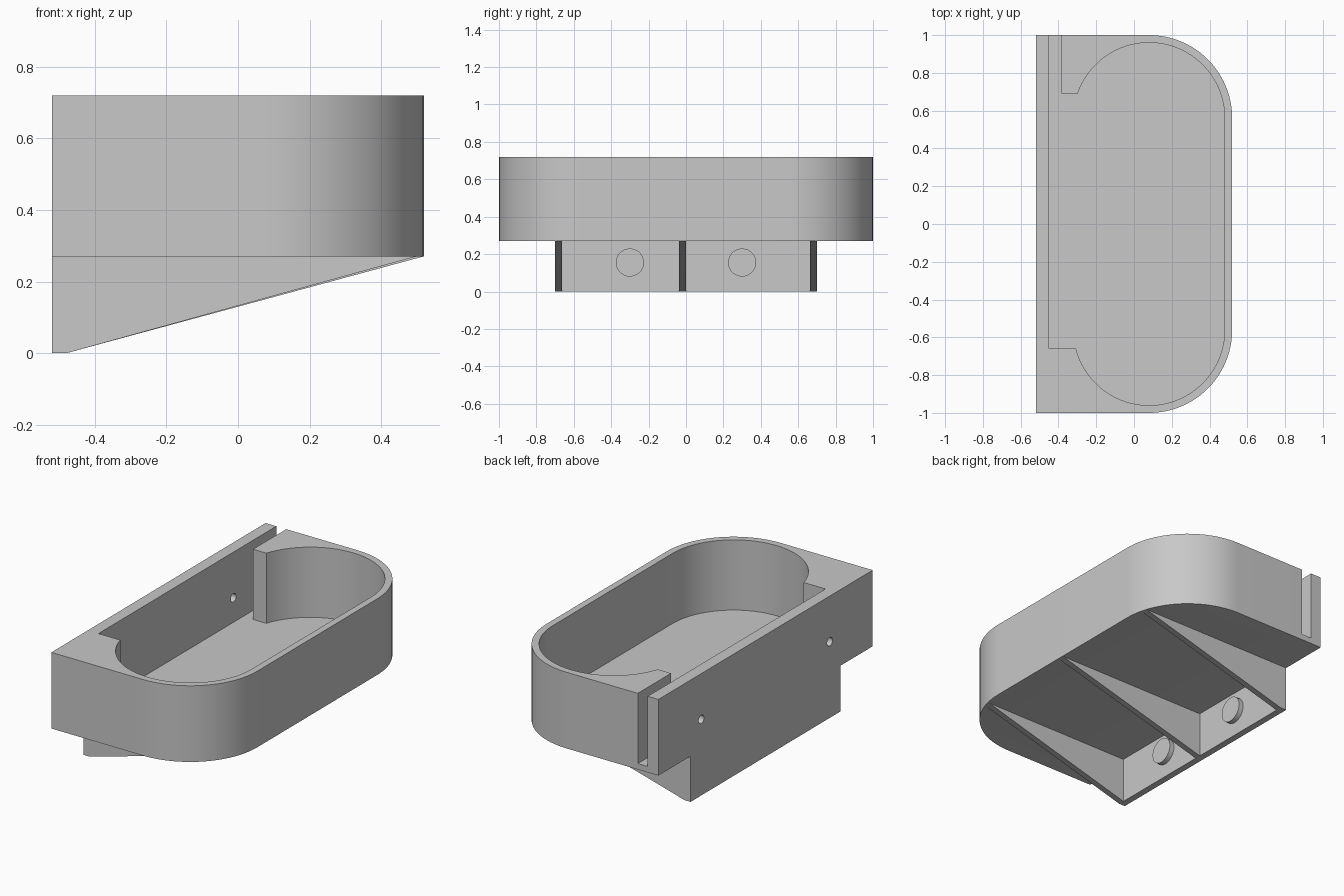
import bpy, bmesh, math
from mathutils import Matrix

if "Cube" in bpy.data.objects:
    bpy.data.objects.remove(bpy.data.objects["Cube"])

grey = bpy.data.materials.new("light grey")
grey.diffuse_color = (0.58, 0.58, 0.58, 1)
grey.use_nodes = True
grey.node_tree.nodes["Principled BSDF"].inputs["Base Color"].default_value = grey.diffuse_color


def make_object(name, bm):
    bmesh.ops.recalc_face_normals(bm, faces=bm.faces)
    mesh = bpy.data.meshes.new(name)
    bm.to_mesh(mesh)
    bm.free()
    mesh.materials.append(grey)
    obj = bpy.data.objects.new(name, mesh)
    bpy.context.collection.objects.link(obj)
    return obj


def prism(name, points, direction):
    """Extrude a closed outline of 3D points along a direction."""
    bm = bmesh.new()
    face = bm.faces.new([bm.verts.new(p) for p in points])
    new = bmesh.ops.extrude_face_region(bm, geom=[face])["geom"]
    bmesh.ops.translate(bm, vec=direction,
                        verts=[v for v in new if isinstance(v, bmesh.types.BMVert)])
    return make_object(name, bm)


def rod(name, x0, x1, y, z, radius, sides):
    """Cylinder lying along x."""
    bm = bmesh.new()
    bmesh.ops.create_cone(bm, cap_ends=True, segments=sides, radius1=radius,
                          radius2=radius, depth=x1 - x0)
    bm.transform(Matrix.Translation(((x0 + x1) / 2, y, z)) @ Matrix.Rotation(math.pi / 2, 4, 'Y'))
    return make_object(name, bm)


def arc(cx, cy, r, a0, a1, n):
    return [(cx + r * math.cos(math.radians(a0 + (a1 - a0) * i / n)),
             cy + r * math.sin(math.radians(a0 + (a1 - a0) * i / n))) for i in range(n + 1)]


def combine(target, tool, operation):
    mod = target.modifiers.new(operation.lower(), 'BOOLEAN')
    mod.operation = operation
    mod.solver = 'EXACT'
    mod.object = tool
    bpy.context.view_layer.objects.active = target
    bpy.ops.object.modifier_apply(modifier=mod.name)
    bpy.data.objects.remove(tool)


BACK, BASE, FLOOR, TOP = -0.52, 0.27, 0.305, 0.72
CX, CY = 0.08, 0.56

# Tray body with two rounded corners
outline = [(BACK, -1)] + arc(CX, -CY, 0.44, -90, 0, 24) + arc(CX, CY, 0.44, 0, 90, 24) + [(BACK, 1)]
tray = prism("wall_tray", [(x, y, BASE) for x, y in outline], (0, 0, TOP - BASE))

# Mounting plate and three tapered ribs under the tray
plate = prism("mounting_plate", [(BACK, -0.7, 0), (-0.48, -0.7, 0),
                                 (-0.48, -0.7, 0.285), (BACK, -0.7, 0.285)], (0, 1.4, 0))
combine(tray, plate, 'UNION')
for y, tip in ((-0.7, 0.497), (-0.037, 0.517), (0.664, 0.497)):
    rib = prism("rib", [(BACK, y, 0), (-0.48, y, 0), (tip, y, BASE),
                        (tip, y, 0.285), (BACK, y, 0.285)], (0, 0.036, 0))
    combine(tray, rib, 'UNION')

# Screw bosses on the plate
for y in (-0.3, 0.3):
    combine(tray, rod("screw_boss", -0.5, -0.45, y, 0.155, 0.075, 40), 'UNION')

# Pocket with a side slot open at one end
pocket_outline = ([(-0.45, -0.66)] + arc(CX, -CY, 0.40, 194.5, 360, 40)
                  + arc(CX, CY, 0.40, 0, 161, 40)
                  + [(-0.385, 0.69), (-0.385, 1.1), (-0.45, 1.1)])
pocket = prism("pocket_cutter", [(x, y, FLOOR) for x, y in pocket_outline], (0, 0, 0.6))
combine(tray, pocket, 'DIFFERENCE')

# Screw holes: three in the tray wall, two in the plate
for y, z in ((-0.6, 0.45), (0, 0.45), (0.6, 0.45), (-0.3, 0.155), (0.3, 0.155)):
    combine(tray, rod("hole_cutter", -0.6, -0.42, y, z, 0.025, 24), 'DIFFERENCE')

bpy.ops.object.select_all(action='DESELECT')
tray.select_set(True)
bpy.context.view_layer.objects.active = tray
bpy.ops.object.shade_smooth_by_angle(angle=math.radians(30))
